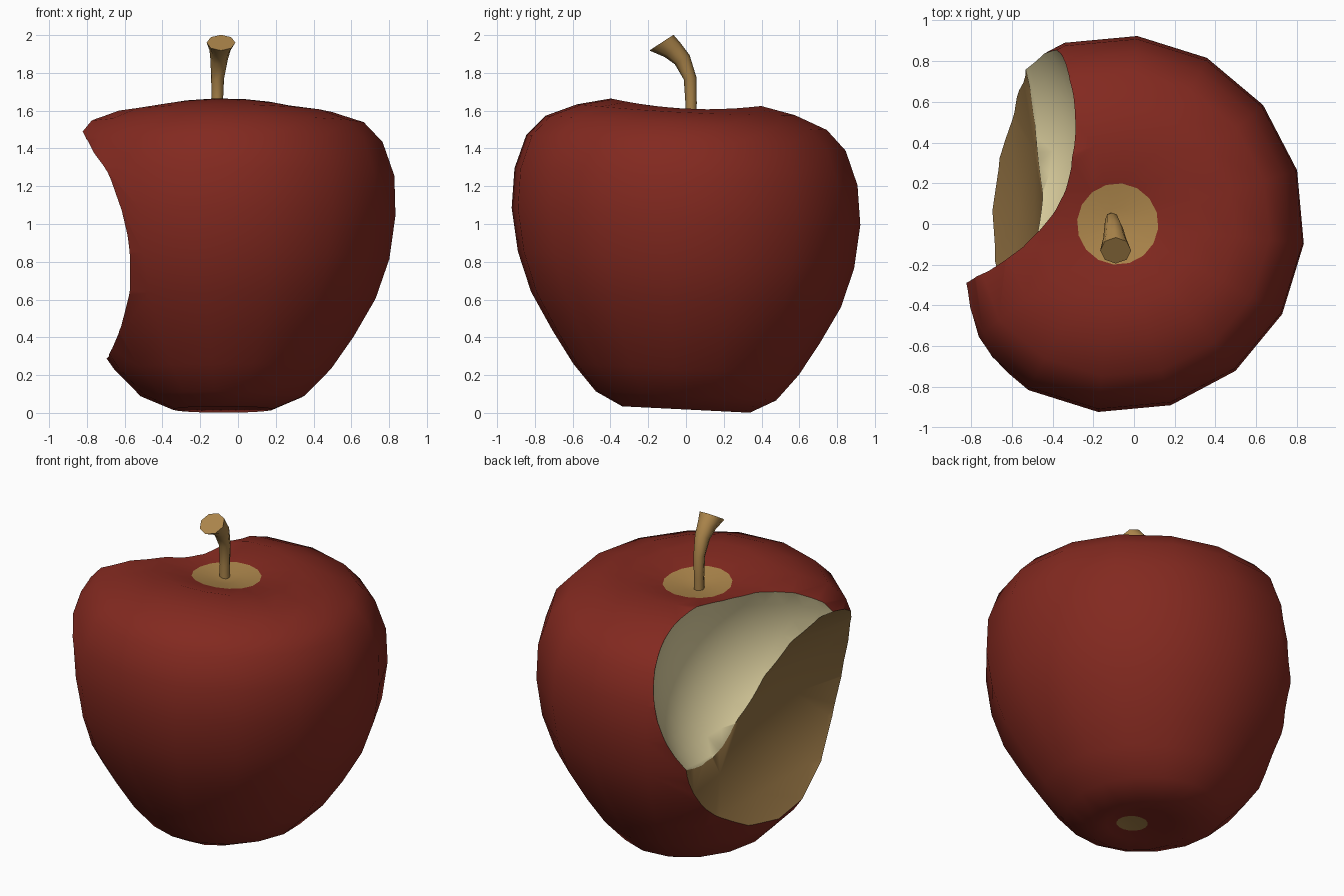
import bpy, bmesh, math
from mathutils import Vector, Matrix

if "Cube" in bpy.data.objects:
    bpy.data.objects.remove(bpy.data.objects["Cube"])

AXIS_X = -0.08          # apple axis
SEGMENTS = 16


def material(name, rgb):
    m = bpy.data.materials.new(name)
    m.diffuse_color = (*rgb, 1)
    m.use_nodes = True
    m.node_tree.nodes["Principled BSDF"].inputs["Base Color"].default_value = m.diffuse_color
    return m


red = material("red skin", (0.225, 0.022, 0.014))
cream = material("cream flesh", (0.80, 0.70, 0.385))
brown = material("browned flesh", (0.29, 0.168, 0.055))
tan = material("tan stem", (0.41, 0.235, 0.07))
APPLE_MATS = [red, cream, brown, tan]


def make_object(name, bm, mats):
    bmesh.ops.recalc_face_normals(bm, faces=bm.faces)
    mesh = bpy.data.meshes.new(name)
    bm.to_mesh(mesh)
    bm.free()
    for m in mats:
        mesh.materials.append(m)
    ob = bpy.data.objects.new(name, mesh)
    bpy.context.collection.objects.link(ob)
    return ob


def bridge(bm, rings):
    for a, b in zip(rings, rings[1:]):
        n = len(a)
        for i in range(n):
            j = (i + 1) % n
            bm.faces.new((a[i], a[j], b[j], b[i]))


def smooth(ob, degrees):
    bpy.ops.object.select_all(action='DESELECT')
    ob.select_set(True)
    bpy.context.view_layer.objects.active = ob
    bpy.ops.object.shade_smooth_by_angle(angle=math.radians(degrees))


# Apple body: lathed profile (radius, height, shift of centre, x scale, drop of the x sides)
profile = [(0.09, 0.05, 0.07, 1, 0), (0.2, 0.035, 0.03, 0.9, 0),
           (0.34, 0.018, 0, 0.78, 0), (0.48, 0.09, 0, 0.91, 0),
           (0.60, 0.23, 0, 0.96, 0), (0.71, 0.40, 0, 0.98, 0),
           (0.825, 0.60, 0, 0.985, 0), (0.895, 0.81, 0, 0.99, 0),
           (0.928, 1.04, 0, 0.99, 0), (0.913, 1.25, 0, 1, 0),
           (0.85, 1.43, 0, 1, 0), (0.75, 1.535, 0, 1, 0),
           (0.58, 1.605, 0, 1, 0.015), (0.4, 1.645, 0, 1, 0.035),
           (0.2, 1.592, 0, 1, 0.01), (0.08, 1.57, 0, 1, 0)]


def body_point(ring, i):
    r, z, shift, scale, drop = ring
    a = math.radians(-6) + math.tau * i / SEGMENTS
    y = r * math.sin(a)
    return (AXIS_X + 0.5 * shift + r * scale * math.cos(a), y - shift,
            z - 0.05 * y - drop * math.cos(a) ** 2)


bm = bmesh.new()
rings = [[bm.verts.new(body_point(ring, i)) for i in range(SEGMENTS)] for ring in profile]
bridge(bm, rings)
for ring, x, y, z in ((rings[0], AXIS_X + 0.035, -0.07, 0.055), (rings[-1], AXIS_X, 0, 1.56)):
    tip = bm.verts.new((x, y, z))
    for i in range(SEGMENTS):
        bm.faces.new((ring[i], ring[(i + 1) % SEGMENTS], tip))

# Tan patches round the stem and underneath
for f in bm.faces:
    c = f.calc_center_median()
    top = math.hypot(c.x - AXIS_X, c.y) < 0.19 and c.z > 1.4
    bottom = math.hypot(c.x - AXIS_X - 0.035, c.y + 0.07) < 0.09 and c.z < 0.3
    if top or bottom:
        f.material_index = 3
apple = make_object("apple_body", bm, APPLE_MATS)


# Bites: ellipsoid cutters whose colour carries over to the cut surface
def bite(name, centre, radii, detail, index):
    bm = bmesh.new()
    bmesh.ops.create_icosphere(bm, subdivisions=detail, radius=1,
                               matrix=Matrix.LocRotScale(Vector(centre), None, Vector(radii)))
    for f in bm.faces:
        f.material_index = index
    cutter = make_object(name, bm, APPLE_MATS)
    cutter.hide_render = True
    mod = apple.modifiers.new(name, 'BOOLEAN')
    mod.operation = 'DIFFERENCE'
    mod.solver = 'EXACT'
    mod.object = cutter
    bpy.ops.object.select_all(action='DESELECT')
    apple.select_set(True)
    bpy.context.view_layer.objects.active = apple
    bpy.ops.object.modifier_apply(modifier=mod.name)
    bpy.data.objects.remove(cutter)


bite("fresh_bite_cutter", (-0.98, 0.42, 1.31), (0.75, 0.75, 0.75), 4, 1)
bite("old_bite_cutter", (-1.27, 0.10, 0.85), (0.825, 1.60, 0.81), 3, 2)
smooth(apple, 45)

# Stem: bent and flared toward the front (x, y, z, radius, tilt in degrees)
stem_rings = [(-0.11, 0.025, 1.53, 0.03, 0), (-0.11, 0.027, 1.64, 0.03, 0),
              (-0.108, 0.022, 1.77, 0.034, 10), (-0.10, -0.02, 1.87, 0.046, 32),
              (-0.095, -0.07, 1.92, 0.056, 40), (-0.09, -0.13, 1.96, 0.076, 33)]
bm = bmesh.new()
rings = []
for x, y, z, r, tilt in stem_rings:
    rot = Matrix.Rotation(math.radians(tilt), 3, 'X')
    rings.append([bm.verts.new(Vector((x, y, z)) + rot @ Vector(
        (r * math.cos(math.tau * k / 8), r * math.sin(math.tau * k / 8), 0))) for k in range(8)])
bridge(bm, rings)
bm.faces.new(rings[0])
bm.faces.new(rings[-1])
smooth(make_object("stem", bm, [tan]), 50)
